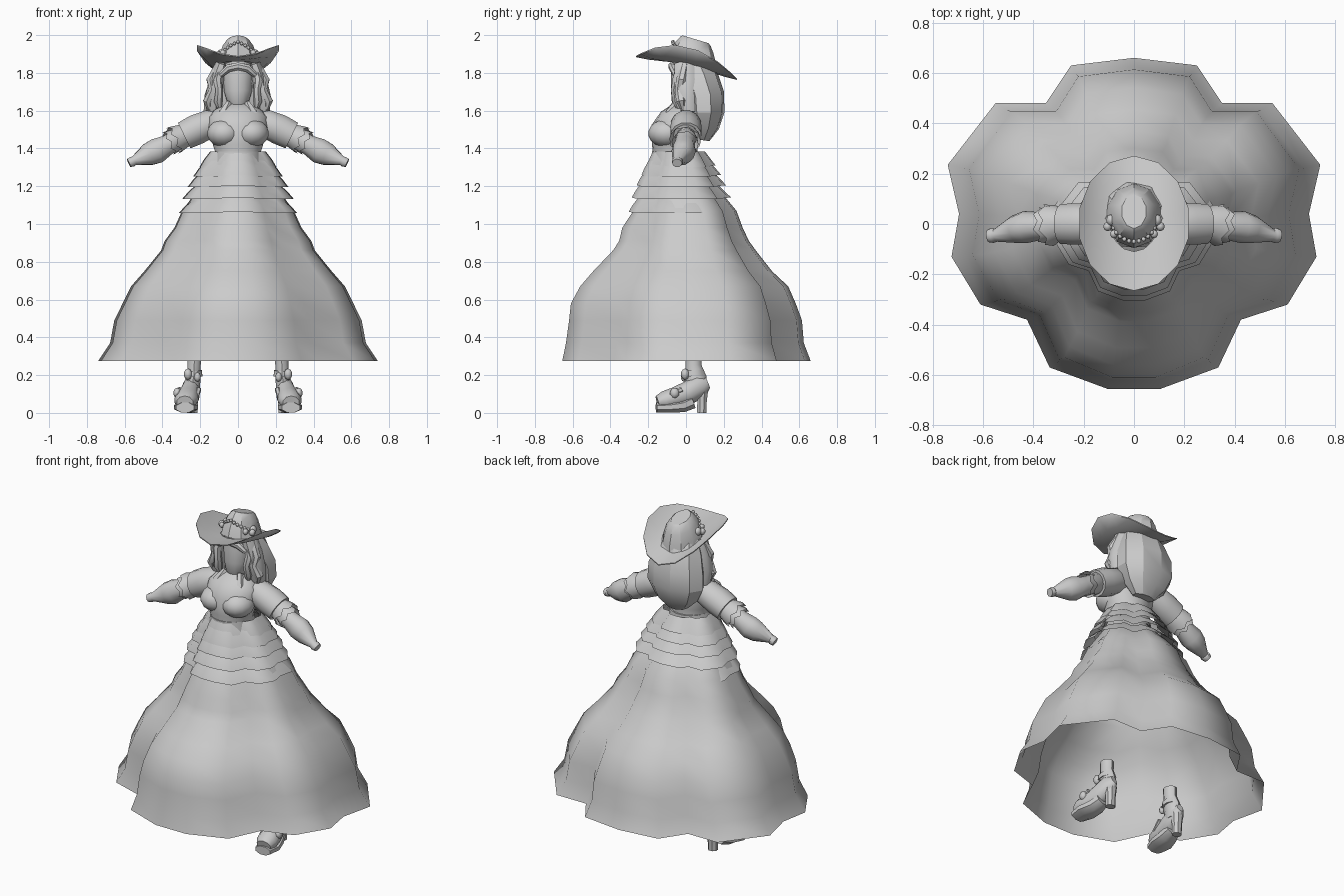
import bpy, bmesh, math
from mathutils import Vector

mat = bpy.data.materials.new("light_grey")
mat.diffuse_color = (0.6, 0.6, 0.6, 1)


def finish(bm, name, mirror=False, angle=40):
    bmesh.ops.recalc_face_normals(bm, faces=bm.faces)
    me = bpy.data.meshes.new(name)
    bm.to_mesh(me)
    bm.free()
    me.materials.append(mat)
    ob = bpy.data.objects.new(name, me)
    bpy.context.collection.objects.link(ob)
    for o in bpy.context.selected_objects:
        o.select_set(False)
    bpy.context.view_layer.objects.active = ob
    ob.select_set(True)
    bpy.ops.object.shade_smooth_by_angle(angle=math.radians(angle))
    if mirror:
        ob.modifiers.new("mirror", 'MIRROR')
    return ob


def loft(name, rings, caps=True, mirror=False, angle=40):
    bm = bmesh.new()
    vs = [[bm.verts.new(p) for p in r] for r in rings]
    n = len(vs[0])
    for a, b in zip(vs, vs[1:]):
        for i in range(n):
            j = (i + 1) % n
            bm.faces.new((a[i], a[j], b[j], b[i]))
    if caps:
        bm.faces.new(vs[0])
        bm.faces.new(vs[-1])
    return finish(bm, name, mirror, angle)


# tube through stations (x, y, z, half width, half depth); zig makes the last ring a scalloped frill
def tube(name, st, n=10, zig=0.0, caps=True, mirror=False, angle=40):
    pts = [Vector(s[:3]) for s in st]
    rings = []
    for k, s in enumerate(st):
        d = (pts[min(k + 1, len(st) - 1)] - pts[max(k - 1, 0)]).normalized()
        ref = Vector((0, 0, 1)) if abs(d.y) > 0.8 else Vector((0, 1, 0))
        v = d.cross(ref).normalized()
        u = v.cross(d).normalized()
        ring = []
        for i in range(n):
            a = 2 * math.pi * (i + 0.5) / n
            off = zig * (1 if i % 2 else -1) if k == len(st) - 1 else 0
            ring.append(pts[k] + v * s[3] * math.cos(a) + u * s[4] * math.sin(a) + d * off)
        rings.append(ring)
    return loft(name, rings, caps, mirror, angle)


def balls(name, items, seg=10, mirror=False):
    bm = bmesh.new()
    for x, y, z, rx, ry, rz in items:
        vs = bmesh.ops.create_uvsphere(bm, u_segments=seg, v_segments=max(4, seg * 2 // 3), radius=1)["verts"]
        for v in vs:
            v.co = Vector((x + v.co.x * rx, y + v.co.y * ry, z + v.co.z * rz))
    return finish(bm, name, mirror, 60)


# four-lobed skirt outline at the hem, right half from back to front
half = [(0, .66), (.25, .63), (.35, .48), (.55, .48), (.74, .235), (.695, .04),
        (.725, -.13), (.61, -.32), (.425, -.38), (.335, -.57), (.105, -.655)]
outline = half + [(-x, y) for x, y in reversed(half[1:])]


def skirt_ring(z, sx, front, back, shift=0.0, sag=0.0):
    return [Vector((x * sx, y * (front if y < 0 else back) + shift, z - sag * (abs(x) > .3))) for x, y in outline]


# height, sideways scale, front scale, back scale
levels = [(.275, 1, 1, 1), (.37, .915, .97, .945), (.49, .885, .945, .93), (.58, .825, .93, .88),
          (.67, .765, .855, .82), (.75, .67, .75, .69), (.86, .55, .59, .56), (.91, .525, .54, .505),
          (.98, .455, .515, .455), (1.07, .40, .42, .41), (1.16, .31, .33, .32), (1.25, .22, .25, .21), (1.34, .16, .19, .13)]
loft("skirt", [skirt_ring(z, a, b, c, -.05 * max(0, (z - 1.05) / .29)) for z, a, b, c in levels], caps=False, angle=75)

# stacked waist ruffles
for k, (z, s) in enumerate([(1.065, .425), (1.14, .40), (1.205, .36), (1.26, .32), (1.31, .275)]):
    loft("waist_ruffle_%d" % (k + 1),
         [skirt_ring(z, s, s, s, -.025, .008), skirt_ring(z + .03, s * .89, s * .92, s * .9, -.03),
          skirt_ring(z + .075, s * .72, s * .78, s * .74, -.035)], caps=False, angle=75)

# bodice, bust and neck
tube("bodice", [(0, -.05, 1.28, .13, .12), (0, -.055, 1.36, .115, .118), (0, -.06, 1.42, .135, .12),
                (0, -.055, 1.50, .16, .13), (0, -.035, 1.555, .16, .105), (0, -.015, 1.595, .13, .075),
                (0, -.005, 1.62, .07, .055)], 18)
balls("bust", [(.073, -.10, 1.48, .092, .10, .075)], 14, True)
tube("neck", [(0, -.01, 1.58, .05, .05), (0, -.01, 1.68, .04, .042)], 10)
tube("waistband", [(0, -.055, 1.325, .133, .13), (0, -.055, 1.385, .122, .127)], 16)

# bead necklace and collar points
balls("necklace", [(.055 * math.cos(a), -.095 - .05 * math.sin(a), 1.597 - .06 * math.sin(a), .01, .01, .012)
                   for a in [math.pi * i / 12 for i in range(13)]], 6)
tube("collar", [(.05, -.05, 1.64, .015, .02), (.075, -.095, 1.585, .03, .02), (.10, -.115, 1.55, .008, .01)], 6, mirror=True)

# puffed sleeves, cuff frills, forearms
tube("upper_sleeve", [(.09, 0, 1.545, .06, .06), (.15, 0, 1.53, .077, .08), (.22, 0, 1.50, .083, .085),
                      (.285, 0, 1.468, .078, .082)], 12, mirror=True)
tube("cuff_frill", [(.27, 0, 1.475, .06, .06), (.31, 0, 1.457, .07, .075), (.34, -.005, 1.443, .076, .085)],
     14, zig=.011, caps=False, mirror=True)
tube("cuff_frill_lower", [(.31, 0, 1.455, .055, .055), (.365, -.005, 1.428, .066, .072)],
     14, zig=.01, caps=False, mirror=True)
tube("forearm", [(.29, 0, 1.462, .055, .052), (.37, -.008, 1.42, .055, .055), (.43, -.012, 1.387, .07, .064),
                 (.475, -.022, 1.368, .062, .055), (.55, -.045, 1.335, .025, .026),
                 (.56, -.045, 1.33, .028, .03), (.578, -.047, 1.322, .024, .026)], 10, mirror=True)

# head and hair
tube("head", [(0, -.02, 1.60, .025, .03), (0, -.02, 1.635, .055, .055), (0, -.01, 1.70, .075, .07),
              (0, -.005, 1.78, .08, .075), (0, 0, 1.86, .07, .07)], 14)
tube("back_hair", [(0, .03, 1.87, .10, .085), (0, .06, 1.78, .145, .11), (0, .09, 1.68, .178, .115),
                   (0, .095, 1.59, .182, .11), (0, .09, 1.51, .14, .085), (0, .08, 1.445, .07, .045)], 9, angle=25)
tube("side_hair", [(.085, -.005, 1.85, .035, .06), (.115, 0, 1.76, .042, .065), (.128, .005, 1.67, .05, .06),
                   (.135, .02, 1.59, .035, .045)], 8, mirror=True)
for k, (x0, x1, x2, y, zb) in enumerate([(.085, .11, .105, -.045, 1.60), (.10, .145, .162, -.025, 1.60)]):
    tube("front_lock_%d" % (k + 1), [(x0, y + .02, 1.85, .02, .025), (x1, y, 1.76, .025, .028), (x1 - .01, y - .01, 1.71, .02, .025),
                                     (x2, y, 1.65, .025, .028), (x2 - .01, y + .01, zb, .008, .01)], 7, mirror=True)
tube("fringe", [(-.09, -.05, 1.79, .015, .02), (-.05, -.07, 1.825, .022, .02), (0, -.075, 1.835, .022, .02),
                (.05, -.07, 1.825, .022, .02), (.09, -.05, 1.79, .015, .02)], 8)


# wide hat brim, curled up at the sides and dipping to the back
def brim_ring(t, drop=0.0):
    out = []
    for i in range(14):
        a = 2 * math.pi * (i + .5) / 14
        c, s = math.cos(a), math.sin(a)
        y = .003 + .268 * t * s
        out.append(Vector((.222 * t * c, y, 1.86 - .225 * y - .03 * t + .11 * c * c * t ** 3 - drop)))
    return out


loft("hat_brim", [brim_ring(.42, .012), brim_ring(.75, .012), brim_ring(1, .006), brim_ring(1), brim_ring(.75), brim_ring(.42)],
     caps=False, angle=50)


def crown_ring(y, z, rx, ry, tilt=-.3):
    return [Vector((rx * math.cos(a), y + ry * math.sin(a), z + tilt * ry * math.sin(a)))
            for a in [2 * math.pi * (i + .5) / 10 for i in range(10)]]


loft("hat_crown", [crown_ring(.035, 1.83, .115, .13), crown_ring(.04, 1.88, .105, .12), crown_ring(.045, 1.935, .085, .10),
                   crown_ring(.05, 1.968, .062, .08), crown_ring(.05, 1.978, .05, .068)], angle=30)
arc = [math.pi * (1.08 + .84 * i / 12) for i in range(13)]
balls("hat_beads", [(.09 * math.cos(a), .03 + .10 * math.sin(a), 1.93 - .035 * math.sin(a) - .04 * abs(math.cos(a)), .01, .01, .01)
                    for a in arc], 6)
balls("hat_flowers", [(.09, .015, 1.90, .022, .025, .025), (.105, -.01, 1.895, .018, .02, .02),
                      (.08, -.04, 1.905, .016, .018, .018)], 8, True)

# heeled boots
tube("boot_shaft", [(.23, .04, .31, .038, .042), (.232, .04, .25, .036, .042), (.236, .05, .19, .04, .058),
                    (.243, .055, .11, .042, .055)], 10, mirror=True)
tube("boot_foot", [(.241, .115, .16, .02, .03), (.245, .08, .145, .044, .06), (.255, .01, .105, .054, .062),
                   (.268, -.06, .08, .062, .055), (.277, -.115, .065, .062, .05), (.281, -.15, .055, .045, .036)], 10, mirror=True)
tube("boot_sole", [(.258, .035, .06, .042, .04), (.264, -.02, .038, .058, .038), (.275, -.09, .03, .07, .03),
                   (.28, -.157, .028, .052, .028)], 8, mirror=True)
tube("boot_heel", [(.243, .085, .13, .038, .036), (.243, .085, .06, .03, .027), (.243, .083, 0, .03, .027)], 8, mirror=True)
tube("ankle_strap", [(.234, .042, .195, .048, .06), (.234, .04, .225, .045, .052)], 10, mirror=True)
tube("boot_strap", [(.31, -.10, .085, .016, .015), (.31, -.02, .125, .016, .015)], 6, mirror=True)
tube("boot_strap_inner", [(.222, -.08, .085, .016, .014), (.21, -.02, .125, .016, .014)], 6, mirror=True)
balls("boot_bows", [(.265, -.005, .205, .022, .022, .03), (.215, -.01, .19, .018, .018, .025),
                    (.322, -.06, .105, .02, .025, .028)], 8, True)
